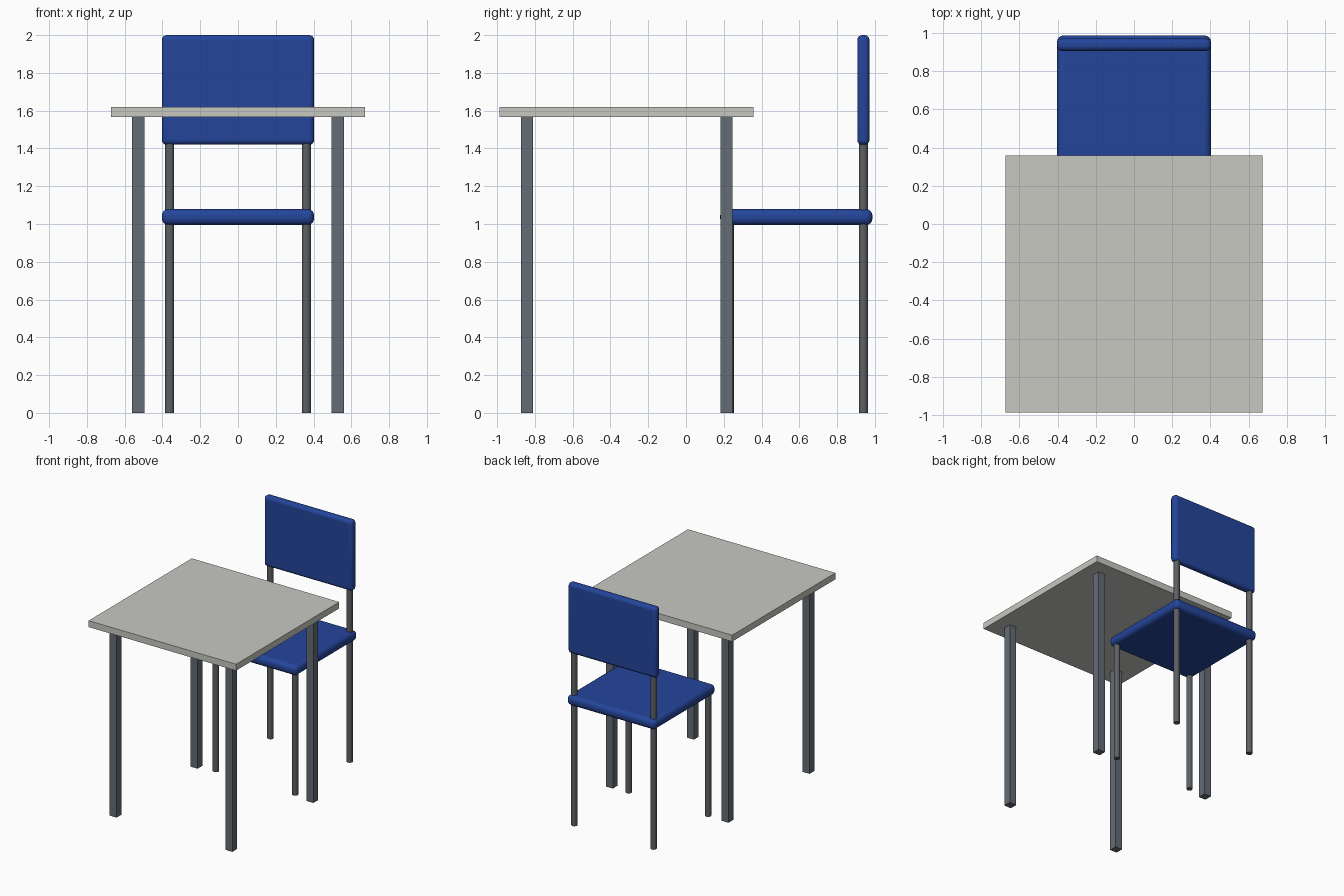
import bpy
import math

cube = bpy.data.objects.get("Cube")
if cube:
    bpy.data.objects.remove(cube, do_unlink=True)


def material(name, rgb):
    mat = bpy.data.materials.new(name)
    mat.use_nodes = True
    color = (*rgb, 1.0)
    mat.diffuse_color = color
    mat.node_tree.nodes["Principled BSDF"].inputs["Base Color"].default_value = color
    return mat


stone = material("pale grey top", (0.58, 0.58, 0.54))
steel = material("slate grey metal", (0.13, 0.15, 0.18))
tube_metal = material("dark grey metal", (0.11, 0.12, 0.13))
blue = material("blue upholstery", (0.018, 0.06, 0.33))


def box(name, center, size, mat, bevel=0.0):
    """Box of a given size, with rounded edges when bevel is set."""
    bpy.ops.mesh.primitive_cube_add(size=1, location=center)
    obj = bpy.context.object
    obj.name = name
    obj.scale = size
    bpy.ops.object.transform_apply(location=False, rotation=False, scale=True)
    obj.data.materials.append(mat)
    if bevel:
        mod = obj.modifiers.new("rounded edges", "BEVEL")
        mod.width = bevel
        mod.segments = 4
        bpy.ops.object.shade_smooth_by_angle(angle=math.radians(35))
    return obj


def tube(name, x, y, top):
    """Slim round leg standing on the floor."""
    bpy.ops.mesh.primitive_cylinder_add(
        vertices=12, radius=0.024, depth=top, location=(x, y, top / 2))
    obj = bpy.context.object
    obj.name = name
    obj.data.materials.append(tube_metal)


# Table: square top on four square legs
TABLE_Y = -0.314
box("table_top", (0, TABLE_Y, 1.594), (1.345, 1.345, 0.053), stone)
for side, sx in (("left", 1), ("right", -1)):
    for end, sy in (("front", -1), ("back", 1)):
        box(f"table_{end}_{side}_leg", (sx * 0.528, TABLE_Y + sy * 0.528, 0.784),
            (0.064, 0.064, 1.568), steel)

# Chair: padded seat and backrest
SEAT_Y = 0.584
BACK_Y = 0.939
box("chair_seat", (0, SEAT_Y, 1.037), (0.806, 0.806, 0.084), blue, 0.034)
box("chair_backrest", (0, BACK_Y, 1.71), (0.806, 0.064, 0.58), blue, 0.025)

# Chair legs: the back pair runs up through the seat into the backrest
for side, sx in (("left", 1), ("right", -1)):
    tube(f"chair_front_{side}_leg", sx * 0.362, 2 * SEAT_Y - BACK_Y, 1.01)
    tube(f"chair_back_{side}_post", sx * 0.362, BACK_Y, 1.46)
